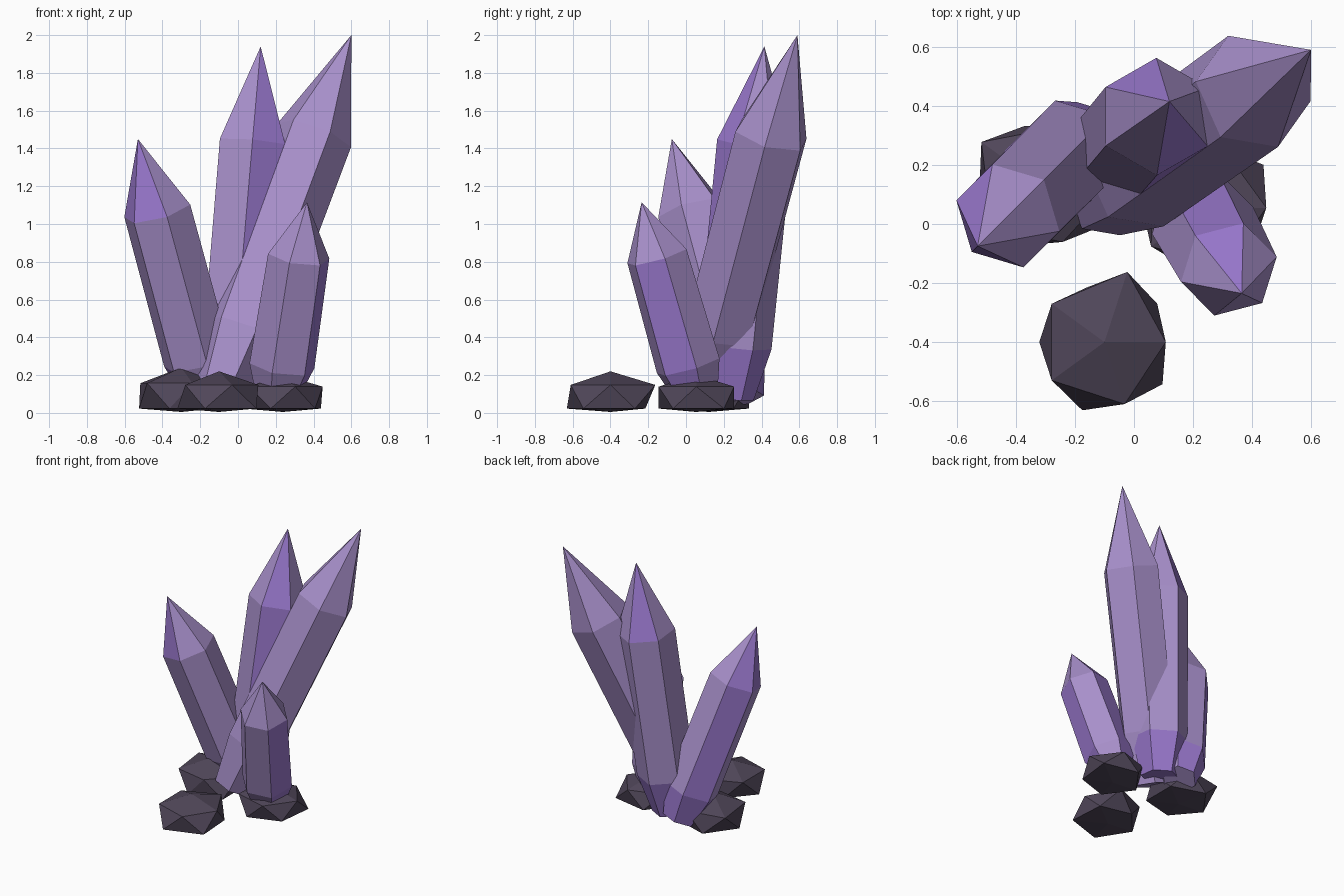
import bpy, bmesh
from math import cos, sin, radians
from mathutils import Vector

cube = bpy.data.objects.get("Cube")
if cube:
    bpy.data.objects.remove(cube, do_unlink=True)


def material(name, color):
    m = bpy.data.materials.new(name)
    m.use_nodes = True
    m.diffuse_color = (*color, 1)
    m.node_tree.nodes["Principled BSDF"].inputs["Base Color"].default_value = (*color, 1)
    return m


LILAC = material("soft lilac", (0.395, 0.28, 0.60))
VIOLET = material("rich violet", (0.325, 0.19, 0.62))
STONE = material("dark stone", (0.08, 0.062, 0.10))
ALL = range(6)


def finish(name, bm, mats):
    bmesh.ops.recalc_face_normals(bm, faces=bm.faces[:])
    mesh = bpy.data.meshes.new(name)
    bm.to_mesh(mesh)
    bm.free()
    for m in mats:
        mesh.materials.append(m)
    bpy.context.collection.objects.link(bpy.data.objects.new(name, mesh))


def crystal(name, tip, lean, heights, radii, phase, violet):
    """Leaning six-sided prism with a pointed top and a narrowed foot.
    violet lists the violet sides of the tip, body and foot."""
    bm = bmesh.new()
    tip, axis = Vector(tip), Vector((*lean, 1))
    turn = Vector((0, 0, 1)).rotation_difference(axis)
    rings = []
    for z, r in zip(heights, radii):
        centre = tip + axis * (z - tip.z)
        ring = []
        for i in ALL:
            a = radians(phase + 60 * i)
            ring.append(bm.verts.new(centre + turn @ Vector((r * cos(a), r * sin(a), 0))))
        rings.append(ring)
    point = bm.verts.new(tip)
    for i in ALL:
        j = (i + 1) % 6
        bm.faces.new((rings[0][i], rings[0][j], point)).material_index = int(i in violet[0])
        for upper, lower, sides in zip(rings, rings[1:], violet[1:]):
            f = bm.faces.new((upper[i], lower[i], lower[j], upper[j]))
            f.material_index = int(i in sides)
    bm.faces.new(rings[-1]).material_index = int(len(violet[2]) == 6)
    finish(name, bm, (LILAC, VIOLET))


def rock(name, centre, radius, top, stretch):
    """Squashed icosahedron with a flat underside; stretch moves chosen corners."""
    bm = bmesh.new()
    bmesh.ops.create_icosphere(bm, subdivisions=1, radius=1)
    middle = 0.09
    for v in bm.verts:
        k = radius
        for direction, amount in stretch:
            if v.co.dot(Vector(direction).normalized()) > 0.85:
                k *= amount
        half = top - middle if v.co.z > 0 else 0.15
        v.co = Vector((centre[0] + v.co.x * k, centre[1] + v.co.y * k,
                       max(0.005, middle + v.co.z * half)))
    finish(name, bm, (STONE,))


# Crystals
crystal("left_crystal", (-0.53, -0.075, 1.45), (-0.27, -0.27), (1.07, 0.28, 0.07),
        (0.185, 0.188, 0.122), 45, ({1, 2, 3}, {1}, {0, 1, 2}))
crystal("middle_crystal", (0.12, 0.415, 1.94), (0.085, 0.10), (1.428, 0.355, 0.08),
        (0.2, 0.197, 0.13), 30, ({1, 4}, {4}, ALL))
crystal("tall_crystal", (0.6, 0.59, 2.0), (0.37, 0.265), (1.47, 0.43, 0.10),
        (0.207, 0.2, 0.137), -7, ({}, {}, {}))
crystal("short_crystal", (0.365, -0.235, 1.115), (0.153, -0.285), (0.83, 0.25, 0.07),
        (0.168, 0.178, 0.111), 14, ({1}, {1, 5}, {1, 5}))

# Rocks around the foot
rock("front_rock", (-0.1, -0.4), 0.247, 0.22,
     [((0.28, 0.85, 0.45), 1.13), ((0.89, 0, 0.45), 0.94),
      ((0.72, -0.53, -0.45), 1.1), ((-0.28, -0.85, -0.45), 1.1),
      ((-0.28, 0.85, -0.45), 0.88)])
rock("left_rock", (-0.3, 0.12), 0.25, 0.24,
     [((-0.72, 0.53, 0.45), 1.2), ((-0.28, -0.85, -0.45), 0.9),
      ((0.28, -0.85, 0.45), 0.85)])
rock("right_rock", (0.238, 0.055), 0.235, 0.2,
     [((0.72, 0.53, -0.45), 1.18), ((-0.72, -0.53, 0.45), 1.06)])
